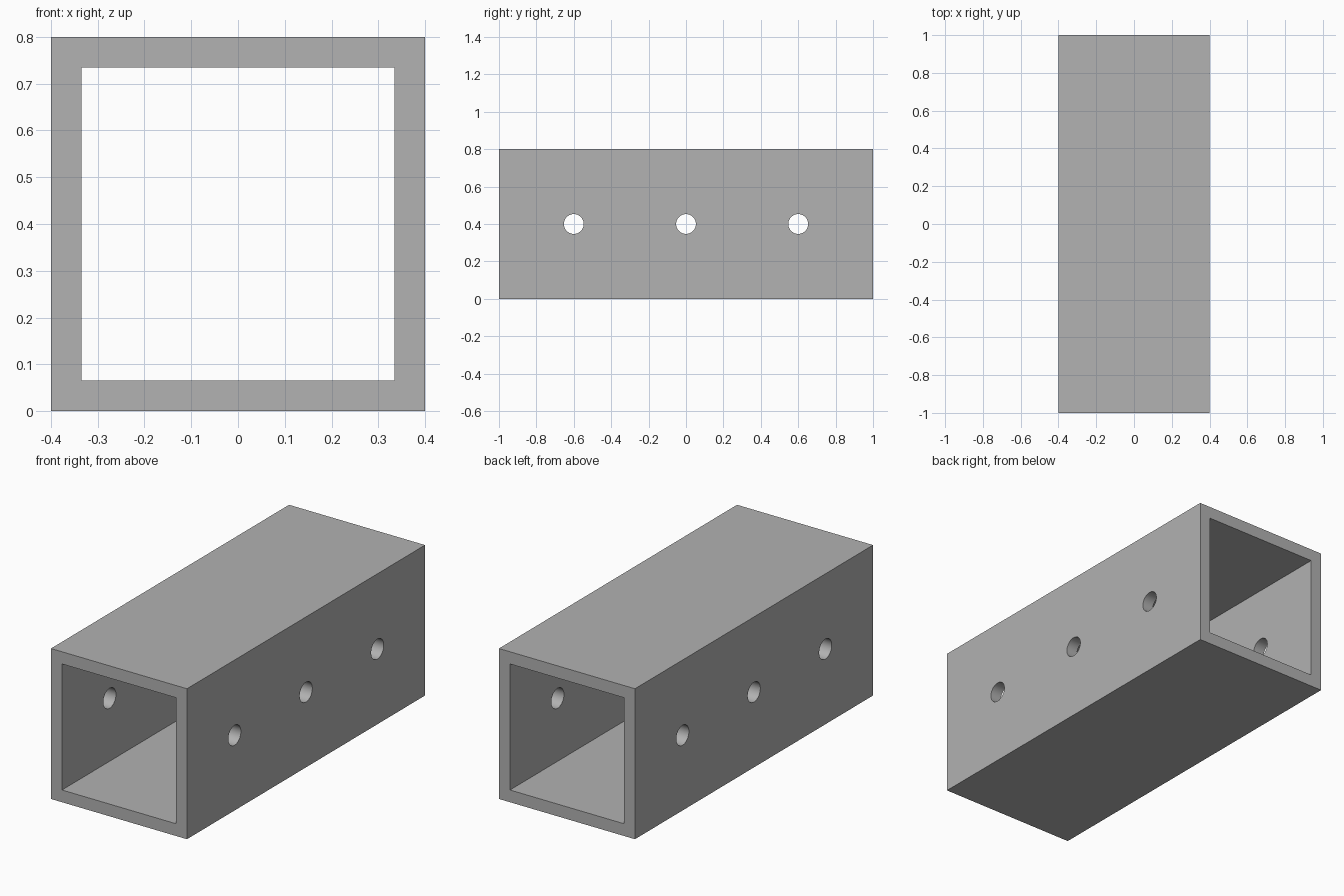
import bpy, bmesh, math
from mathutils import Matrix, Vector

cube = bpy.data.objects.get("Cube")
if cube:
    bpy.data.objects.remove(cube, do_unlink=True)

HALF, INNER, LENGTH = 0.4, 0.335, 2.0
HOLE_R, HOLE_Y = 0.053, (-0.6, 0.0, 0.6)

# Plain grey metal
grey = bpy.data.materials.new("grey metal")
grey.use_nodes = True
colour = (0.445, 0.445, 0.445, 1)
grey.diffuse_color = colour
grey.node_tree.nodes["Principled BSDF"].inputs["Base Color"].default_value = colour


def add_object(name, bm):
    bmesh.ops.recalc_face_normals(bm, faces=bm.faces)
    mesh = bpy.data.meshes.new(name)
    bm.to_mesh(mesh)
    bm.free()
    mesh.materials.append(grey)
    obj = bpy.data.objects.new(name, mesh)
    bpy.context.collection.objects.link(obj)
    return obj


# Square tube: a frame profile extruded along y
bm = bmesh.new()
corners = [(-1, -1), (1, -1), (1, 1), (-1, 1)]
outer, inner = ([bm.verts.new((sx * h, -LENGTH / 2, HALF + sz * h))
                 for sx, sz in corners] for h in (HALF, INNER))
frame = [bm.faces.new((outer[i], outer[(i + 1) % 4], inner[(i + 1) % 4], inner[i]))
         for i in range(4)]
# Keep the front frame in place and extrude a copy to the back
result = bmesh.ops.extrude_face_region(bm, geom=frame, use_keep_orig=True)
back = [v for v in result["geom"] if isinstance(v, bmesh.types.BMVert)]
bmesh.ops.translate(bm, verts=back, vec=Vector((0, LENGTH, 0)))
tube = add_object("square_tube", bm)

# Three cross-drilled holes through both side walls
bm = bmesh.new()
for y in HOLE_Y:
    bmesh.ops.create_cone(
        bm, cap_ends=True, segments=48, radius1=HOLE_R, radius2=HOLE_R, depth=1.2,
        matrix=Matrix.Translation((0, y, HALF)) @ Matrix.Rotation(math.pi / 2, 4, 'Y'))
cutter = add_object("hole_cutter", bm)
cutter.hide_render = True

drill = tube.modifiers.new("Holes", 'BOOLEAN')
drill.operation = 'DIFFERENCE'
drill.solver = 'EXACT'
drill.object = cutter

# Apply the drilling, then discard the cutter
bpy.ops.object.select_all(action='DESELECT')
bpy.context.view_layer.objects.active = tube
tube.select_set(True)
bpy.ops.object.modifier_apply(modifier=drill.name)
bpy.data.objects.remove(cutter, do_unlink=True)

# Smooth hole walls, crisp edges
bpy.ops.object.shade_smooth_by_angle(angle=math.radians(30))
